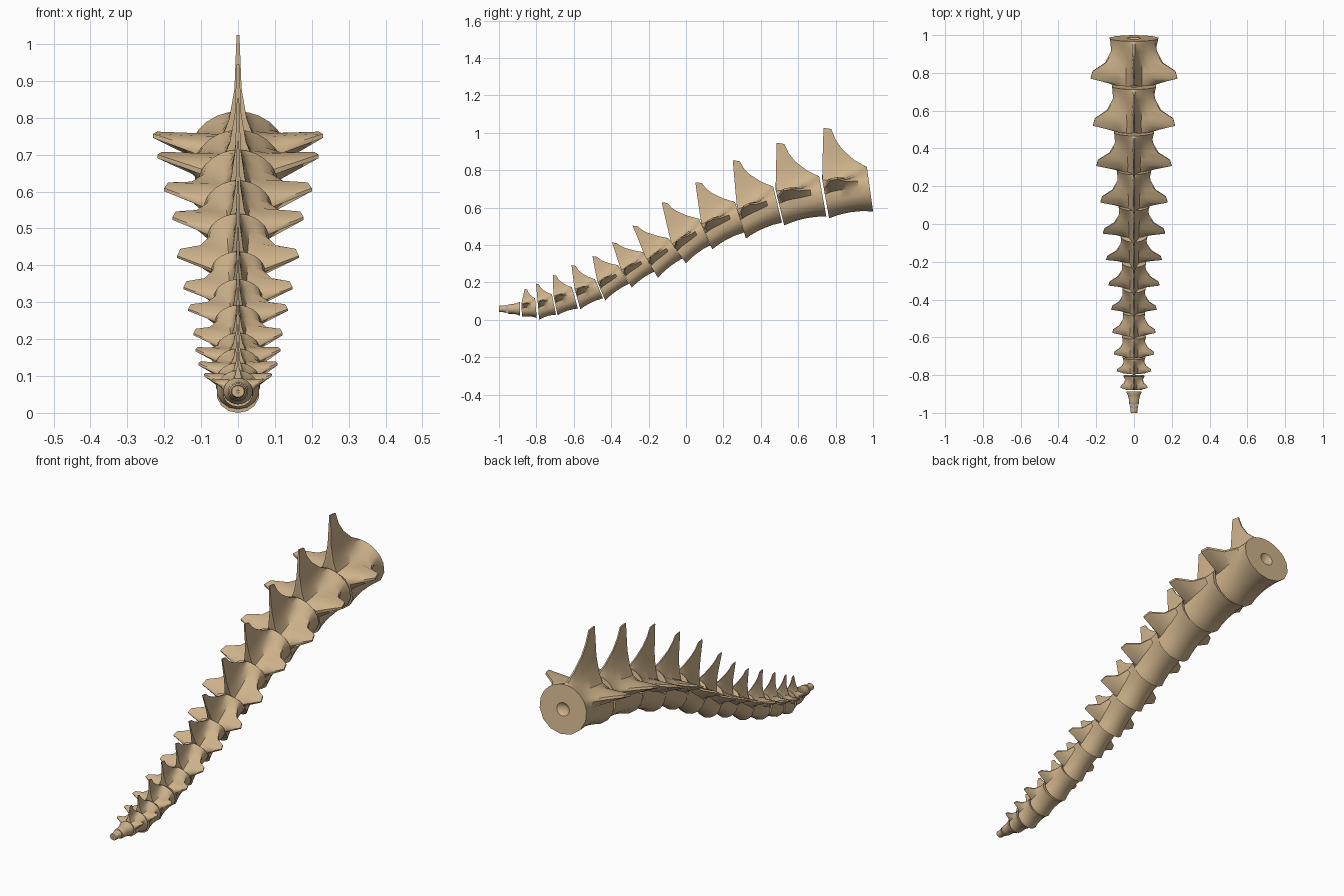
import bpy, bmesh, math
from mathutils import Vector

if "Cube" in bpy.data.objects:
    bpy.data.objects.remove(bpy.data.objects["Cube"])

bone = bpy.data.materials.new("bone tan")
bone.diffuse_color = (0.62, 0.45, 0.26, 1)
bone.use_nodes = True
bone.node_tree.nodes["Principled BSDF"].inputs["Base Color"].default_value = bone.diffuse_color

# side-view points (y, z) per vertebra:
# front bottom, back bottom, back top, spine tip, wing half width
SPINE = [
    ((.765, .543), (1.0, .580), (.967, .817), (.735, 1.025), .23),
    ((.525, .505), (.750, .553), (.712, .767), (.485, .945), .218),
    ((.320, .435), (.513, .520), (.466, .713), (.250, .852), .20),
    ((.140, .377), (.310, .467), (.262, .630), (.050, .735), .178),
    ((.000, .302), (.130, .398), (.070, .540), (-.130, .628), .165),
    ((-.150, .225), (-.016, .330), (-.096, .437), (-.285, .503), .148),
    ((-.290, .172), (-.166, .260), (-.230, .362), (-.395, .413), .135),
    ((-.432, .104), (-.305, .193), (-.364, .292), (-.500, .340), .121),
    ((-.565, .056), (-.444, .115), (-.487, .217), (-.612, .292), .115),
    ((-.687, .024), (-.578, .060), (-.610, .174), (-.712, .239), .107),
    ((-.785, .000), (-.695, .027), (-.717, .136), (-.802, .193), .092),
    ((-.877, .016), (-.798, .010), (-.807, .115), (-.862, .165), .072),
]
TAIL_BACK = ((-.885, .022), (-.888, .096))

# sections along a vertebra: t, body swell, wing amount, spine edge (along, drop)
SECTIONS = [
    (0.00, 1.00, .05, -1.0, 0.0), (0.06, .98, .35, -.5, 0.0),
    (0.17, .93, 1.0, 0.0, .01), (0.33, .89, .92, .13, .30),
    (0.50, .88, .42, .32, .55), (0.75, .91, .14, .65, .82),
    (0.93, .98, .02, .93, .97), (1.00, 1.00, 0.0, 1.0, 1.0),
]
ANGLES = [-90, -64, -38, -12, 12, 28, 36, 50, 64, 76, 84, 88]
# the last four half-section points climb the spine: (height share, half width)
FIN = [(0.0, .40), (.16, .22), (.45, .09), (1.0, .035)]
WIDE = 1.1


def circle_half(r):
    return [(WIDE * r * math.cos(math.radians(a)), r * math.sin(math.radians(a)))
            for a in ANGLES]


def place(bm, half):
    """Make a closed ring from right-hand (x, y, z) points and their mirror."""
    pts = half + [(-x, y, z) for x, y, z in reversed(half[1:])]
    return [bm.verts.new(p) for p in pts]


def bridge(bm, a, b):
    n = len(a)
    for i in range(n):
        j = (i + 1) % n
        bm.faces.new((a[i], a[j], b[j], b[i]))


def end_cap(bm, ring, c, up, r, inward):
    """Flat end of the body with a small conical dimple in the middle."""
    for k in (.95, .27):
        inner = place(bm, [(u if i else 0, c.x + up.x * v, c.y + up.y * v)
                           for i, (u, v) in enumerate(circle_half(r * k))])
        bridge(bm, ring, inner)
        ring = inner
    d = c + inward * r * .25
    tip = bm.verts.new((0, d.x, d.y))
    for i in range(len(ring)):
        bm.faces.new((ring[i], ring[(i + 1) % len(ring)], tip))


def finish(bm, name):
    bmesh.ops.recalc_face_normals(bm, faces=bm.faces)
    me = bpy.data.meshes.new(name)
    bm.to_mesh(me)
    bm.free()
    me.materials.append(bone)
    me.shade_smooth()
    me.set_sharp_from_angle(angle=math.radians(38))
    ob = bpy.data.objects.new(name, me)
    bpy.context.collection.objects.link(ob)


def vertebra(name, fb, bb, bt, next_back, tip, wing):
    fb, bb, bt = Vector(fb), Vector(bb), Vector(bt)
    nb = Vector(next_back[1]) - Vector(next_back[0])
    rf, rb = nb.length / 2, (bt - bb).length / 2
    upf, upb = nb.normalized(), (bt - bb).normalized()
    cf, cb = fb + upf * rf, bb + upb * rb
    axis = (cb - cf).normalized()
    length = (cb - cf).length
    bm = bmesh.new()
    rings = []
    for t, swell, w, along, drop in SECTIONS:
        c, r = cf.lerp(cb, t), (rf + (rb - rf) * t) * swell
        up = upf.lerp(upb, t).normalized()
        uv = circle_half(r)
        # pull the wing points out of the round section
        if w > 0:
            R = r / swell
            goal = {4: (.98 * R, .25 * R), 5: (wing, .80 * R),
                    6: (wing, .90 * R), 7: (.85 * R, .84 * R)}
            for i, (gu, gv) in goal.items():
                uv[i] = (uv[i][0] + (gu - uv[i][0]) * w, uv[i][1] + (gv - uv[i][1]) * w)
        half = [(u if i else 0, c.x + up.x * v, c.y + up.y * v)
                for i, (u, v) in enumerate(uv)]
        # raise the dorsal spine towards its edge curve
        p = Vector(tip)
        flat = p + Vector((.17 * length, -.003))
        if along < 0:
            edge = flat.lerp(p, -along)
        else:
            edge = Vector((flat.x + (bt.x - flat.x) * along,
                           flat.y + (bt.y - flat.y) * drop))
        fin = 1 - drop
        for k, (h, wd) in enumerate(FIN):
            i = 8 + k
            u0, y0, z0 = half[i]
            top = c + up * r
            base = Vector((y0, z0))
            q = base.lerp(base + (edge - top), h)
            half[i] = (u0 + (wd * r - u0) * fin, q.x, q.y)
        rings.append(place(bm, half))
    for a, b in zip(rings, rings[1:]):
        bridge(bm, a, b)
    end_cap(bm, rings[0], cf, upf, rf, axis)
    end_cap(bm, rings[-1], cb, upb, rb, -axis)
    finish(bm, name)


def tail_bone(name, y0, y1, z0, z1, r0, r1):
    """Plain waisted tail-end bone, front (y0) to back (y1)."""
    bm = bmesh.new()
    up = Vector((0, 1))
    rings = []
    for t, s in ((0, .9), (.1, 1), (.4, .88), (.75, .9), (.92, 1), (1, .97)):
        r = (r0 + (r1 - r0) * t) * s
        y, z = y0 + (y1 - y0) * t, z0 + (z1 - z0) * t
        rings.append(place(bm, [(u if i else 0, y, z + v)
                                for i, (u, v) in enumerate(circle_half(r))]))
    for a, b in zip(rings, rings[1:]):
        bridge(bm, a, b)
    end_cap(bm, rings[0], Vector((y0, z0)), up, r0 * .9, Vector((1, 0)))
    end_cap(bm, rings[-1], Vector((y1, z1)), up, r1 * .97, Vector((-1, 0)))
    finish(bm, name)


# winged vertebrae, largest first
for n, (fb, bb, bt, tip, wing) in enumerate(SPINE):
    nxt = SPINE[n + 1][1:3] if n + 1 < len(SPINE) else TAIL_BACK
    vertebra("vertebra_%02d" % (n + 1), fb, bb, bt, nxt, tip, wing)

# two simple bones at the tail end
tail_bone("tail_bone_inner", -.955, -.888, .057, .059, .024, .037)
tail_bone("tail_bone_tip", -1.0, -.96, .058, .058, .017, .022)
